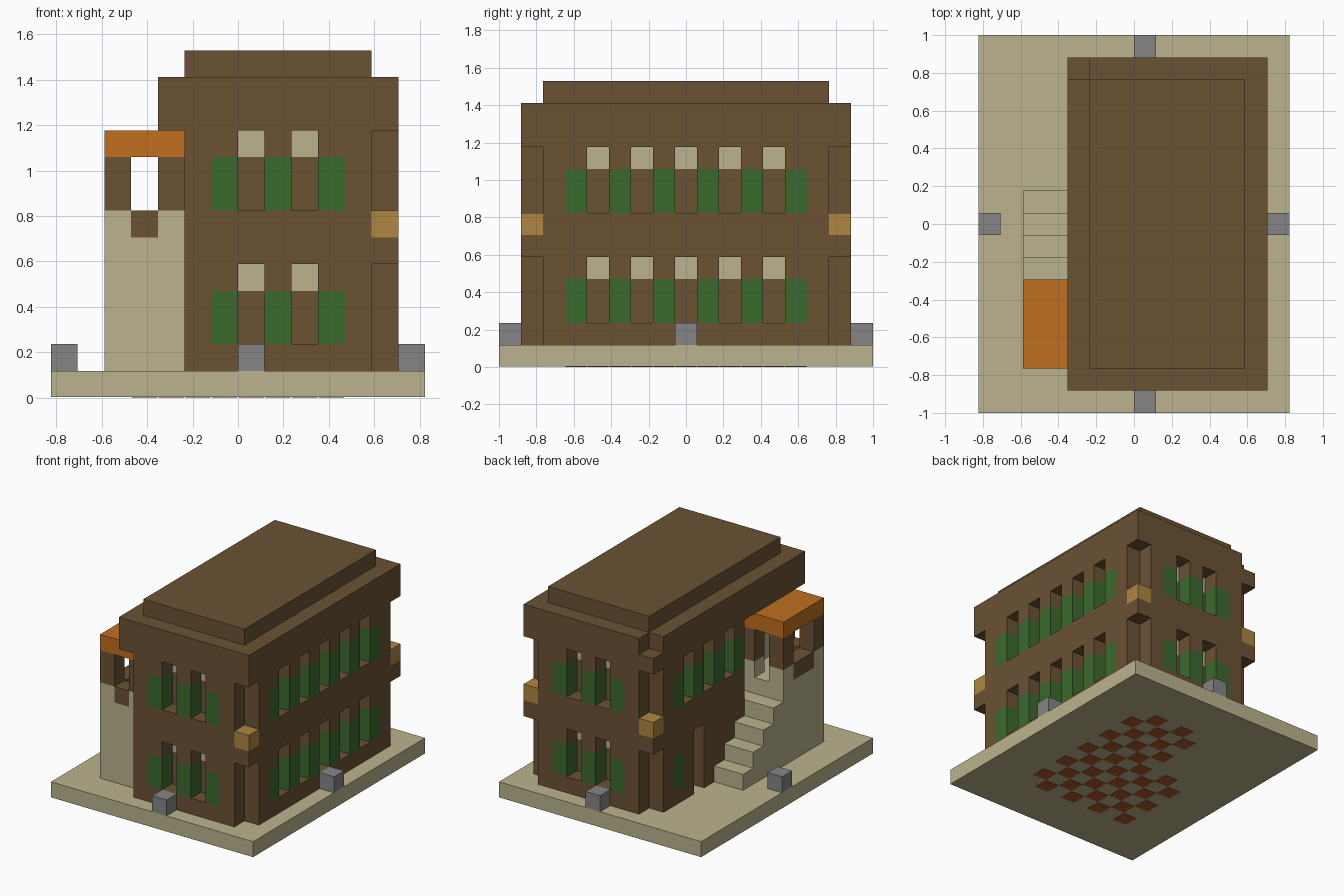
import bpy
import bmesh
from mathutils import Matrix, Vector

U = 2 / 17  # one building block

old = bpy.data.objects.get("Cube")
if old:
    bpy.data.objects.remove(old)


def material(name, rgb):
    m = bpy.data.materials.new(name)
    m.use_nodes = True
    m.diffuse_color = (*rgb, 1)
    m.node_tree.nodes["Principled BSDF"].inputs["Base Color"].default_value = (*rgb, 1)
    return m


BROWN = material("brown wood", (0.147, 0.085, 0.034))
BEIGE = material("beige stone", (0.50, 0.45, 0.27))
ORANGE = material("orange", (0.53, 0.16, 0.014))
GREEN = material("green", (0.045, 0.144, 0.027))
GOLD = material("gold", (0.434, 0.238, 0.054))
GREY = material("grey", (0.235, 0.235, 0.24))
RED = material("red brown", (0.41, 0.10, 0.024))


def blocks(name, mat, boxes):
    """One object made of boxes, each (x0, x1, y0, y1, z0, z1) in blocks."""
    bm = bmesh.new()
    for x0, x1, y0, y1, z0, z1 in boxes:
        centre = Vector((x0 + x1, y0 + y1, z0 + z1)) * U / 2
        size = Vector((x1 - x0, y1 - y0, z1 - z0)) * U
        bmesh.ops.create_cube(bm, size=1, matrix=Matrix.Translation(centre) @ Matrix.Diagonal((*size, 1)))
    mesh = bpy.data.meshes.new(name)
    bm.to_mesh(mesh)
    bm.free()
    mesh.materials.append(mat)
    ob = bpy.data.objects.new(name, mesh)
    bpy.context.collection.objects.link(ob)
    return ob


def window_wall(name, cell, count, total, floors):
    """Wall of alternating shutters and openings; cell(i, j, z0, z1) gives a box."""
    solid, shutters = [], []
    for z in floors:
        for i in range(count):
            if i in (0, total - 1):
                solid.append(cell(i, i + 1, z, z + 3))
            elif i % 2:
                shutters.append(cell(i, i + 1, z, z + 2))
                solid.append(cell(i, i + 1, z + 2, z + 3))
    solid.append(cell(0, count, 5, 7))
    if 2 in floors:
        solid.append(cell(0, count, 1, 2))
    return solid, shutters, name


# Ground slab and the tiled pattern under it
blocks("ground_slab", BEIGE, [(-7, 7, -8.5, 8.5, 0.03, 1)])
tiles = []
for y in range(-5, 6):
    for x in range(-4 if y < 1 else -1, 4):
        if (x + y) % 2:
            tiles.append((x + .03, x + .97, y - .47, y + .47, 0, 0.04))
blocks("underside_tiles", RED, tiles)

# Inner core with a pale band behind the top of each window
blocks("core", BROWN, [(-2, 5, -6.5, 6.5, 1, 4), (-2, 5, -6.5, 6.5, 5, 9)])
blocks("core_bands", BEIGE, [(-2, 5, -6.5, 6.5, z, z + 1) for z in (4, 9)])

# Outer walls with shutters
walls = [
    window_wall("front", lambda i, j, a, b: (i - 2, j - 2, -7.5, -6.5, a, b), 7, 7, (2, 7)),
    window_wall("back", lambda i, j, a, b: (i - 2, j - 2, 6.5, 7.5, a, b), 7, 7, (2, 7)),
    window_wall("left", lambda i, j, a, b: (5, 6, i - 6.5, j - 6.5, a, b), 13, 13, (2, 7)),
    window_wall("right", lambda i, j, a, b: (-3, -2, 6.5 - j, 6.5 - i, a, b), 8, 13, (7,)),
]
for solid, shutters, side in walls:
    blocks(side + "_wall", BROWN, solid)
    blocks(side + "_shutters", GREEN, shutters)

# Lower right wall with a doorway and one shutter
blocks("right_lower_wall", BROWN, [
    (-3, -2, 5.5, 6.5, 1, 5), (-3, -2, 4.5, 5.5, 1, 2), (-3, -2, 4.5, 5.5, 4, 5),
    (-3, -2, 3.5, 4.5, 1, 5), (-3, -2, -1.5, 2.5, 1, 5)])
blocks("right_lower_shutter", GREEN, [(-3, -2, 4.5, 5.5, 2, 4)])

# Corner brackets carrying lanterns
corners = [(5, -7.5), (5, 6.5), (-3, 6.5)]
blocks("corner_brackets", BROWN, [(x, x + 1, y, y + 1, 5, 6) for x, y in corners])
blocks("corner_lanterns", GOLD, [(x, x + 1, y, y + 1, 6, 7) for x, y in corners])

# Roof, with one corner block missing from its upper course
blocks("roof", BROWN, [
    (-3, 6, -7.5, 7.5, 10, 11), (-3, 6, -7.5, 6.5, 11, 12), (-2, 6, 6.5, 7.5, 11, 12)])
blocks("roof_cap", BROWN, [(-2, 5, -6.5, 6.5, 12, 13)])

# Outside stairs and the porch landing
blocks("stairs", BEIGE, [(-5, -3, .5 - i, 1.5 - i, 1, 2 + i) for i in range(4)]
       + [(-3, -2, -2.5, -1.5, 1, 5)])
blocks("porch_landing", BEIGE, [(-5, -2, -6.5, -2.5, 1, 6)])
posts = [(x, y) for x in (-5, -3) for y in (-6.5, -3.5)]
blocks("post_bases", BEIGE, [(x, x + 1, y, y + 1, 6, 7) for x, y in posts])
blocks("porch_posts", BROWN, [(x, x + 1, y, y + 1, 7, 9) for x, y in posts])
blocks("porch_rails", BROWN, [(-4, -3, -6.5, -5.5, 6, 7), (-5, -4, -5.5, -3.5, 6, 7)])
blocks("porch_door", BEIGE, [(-2.05, -2, -5.5, -3.5, 6, 9)])
blocks("porch_roof", ORANGE, [(-5, -2, -6.5, -2.5, 9, 10)])

# Stone blocks at the middle of each side
blocks("stone_blocks", GREY, [
    (0, 1, -8.5, -7.5, 1, 2), (0, 1, 7.5, 8.5, 1, 2),
    (6, 7, -.5, .5, 1, 2), (-7, -6, -.5, .5, 1, 2)])
